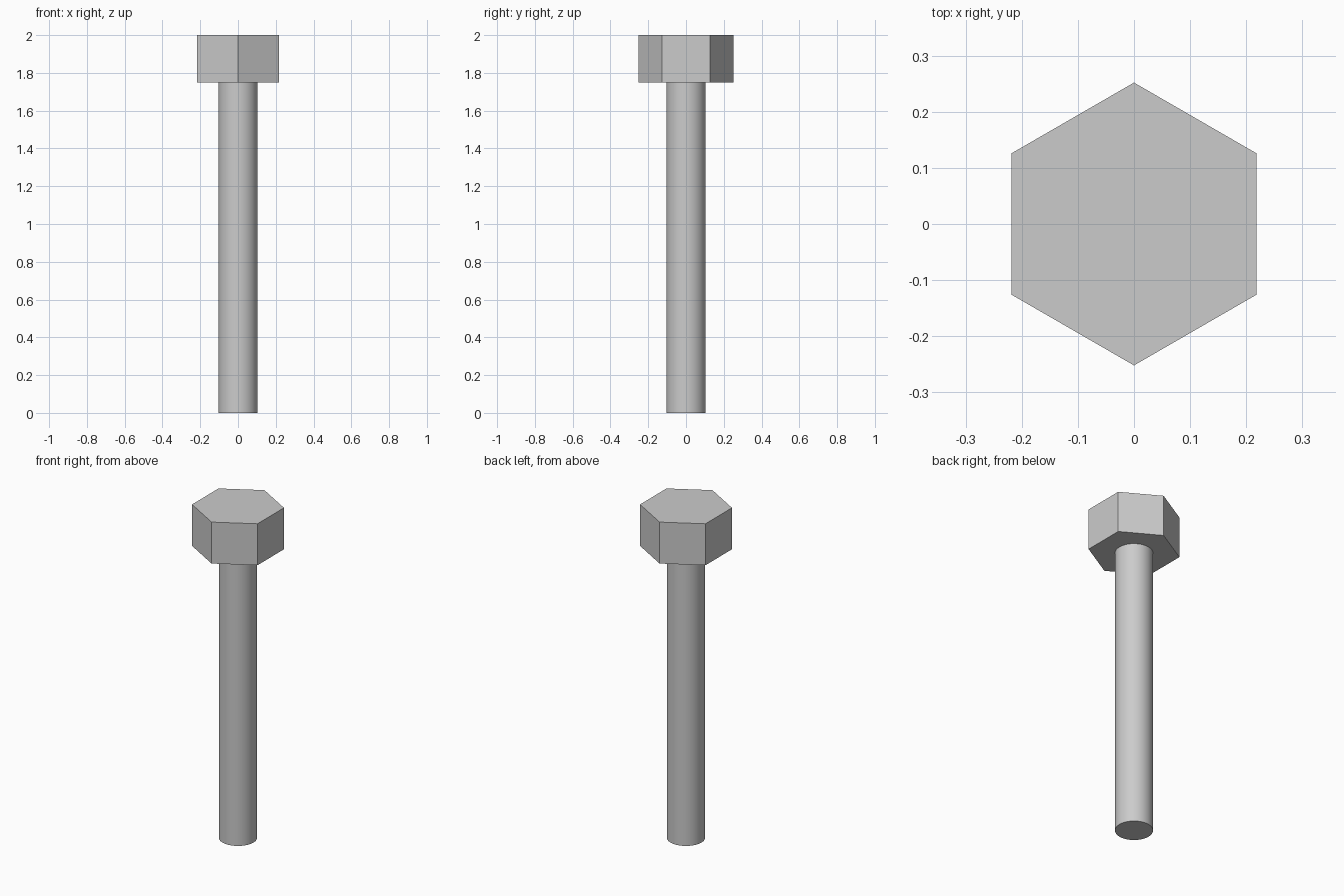
import bpy

cube = bpy.data.objects.get("Cube")
if cube:
    bpy.data.objects.remove(cube, do_unlink=True)

HEAD_BOTTOM, TOP = 1.75, 2.0
HEAD_RADIUS, SHANK_RADIUS = 0.252, 0.104

# Plain grey metal
steel = bpy.data.materials.new("grey steel")
steel.use_nodes = True
grey = (0.6, 0.6, 0.6, 1)
steel.diffuse_color = grey
steel.node_tree.nodes["Principled BSDF"].inputs["Base Color"].default_value = grey


def prism(name, sides, radius, bottom, top):
    """Upright capped prism between two heights."""
    bpy.ops.mesh.primitive_cylinder_add(
        vertices=sides, radius=radius, depth=top - bottom,
        location=(0, 0, (bottom + top) / 2))
    part = bpy.context.object
    part.name = part.data.name = name
    part.data.materials.append(steel)
    return part


# Round shank with smooth sides and a sharp end
prism("shank", 64, SHANK_RADIUS, 0, HEAD_BOTTOM)
bpy.ops.object.shade_smooth_by_angle()

# Hexagonal head with corners to the front and back
prism("hex_head", 6, HEAD_RADIUS, HEAD_BOTTOM, TOP)
